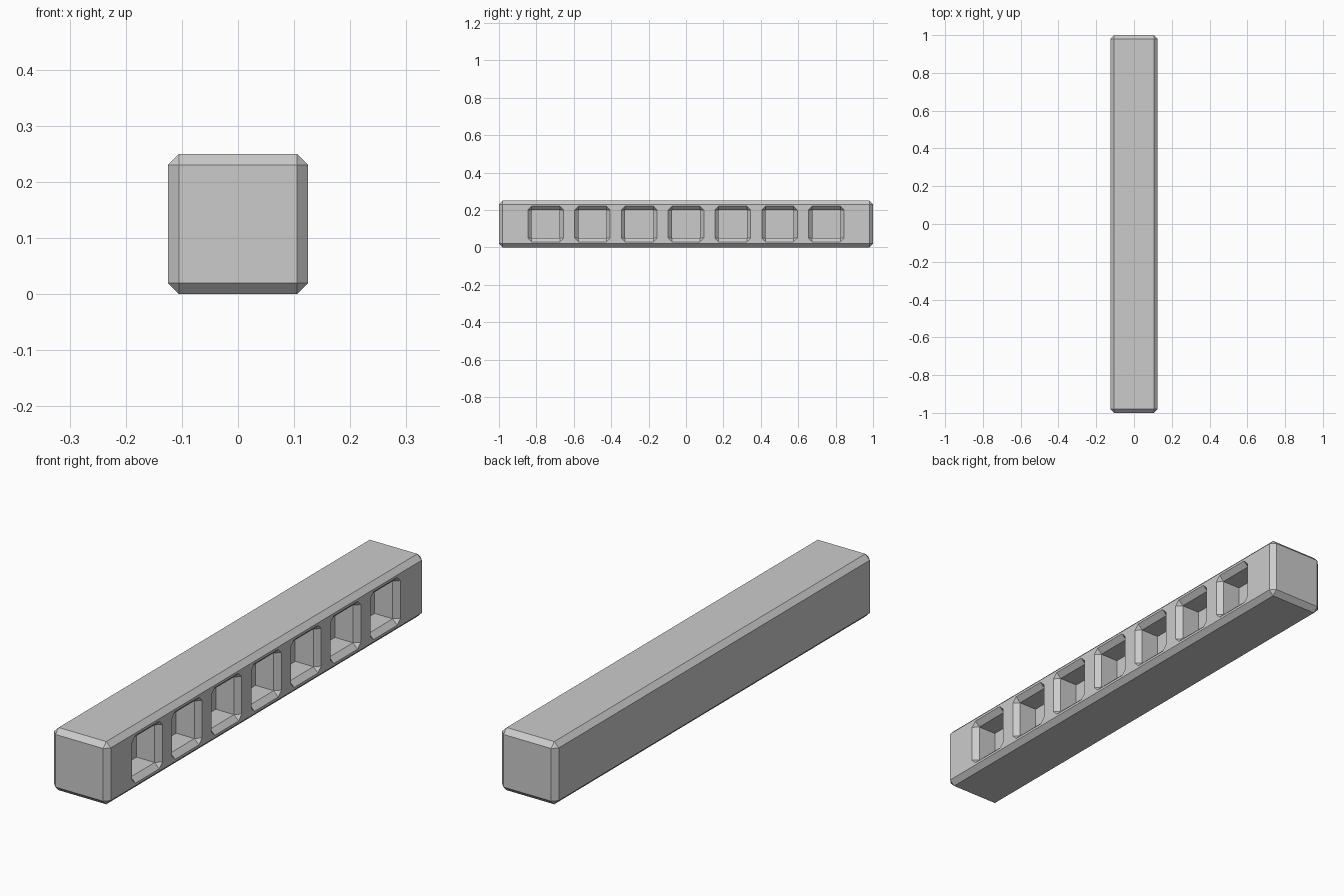
import bpy, bmesh
from mathutils import Vector

SIDE, LENGTH, CHAMFER = 0.25, 2.0, 0.02
HOLE, DEPTH, PITCH, BAYS = 0.075, 0.10, 0.25, 7

if "Cube" in bpy.data.objects:
    bpy.data.objects.remove(bpy.data.objects["Cube"], do_unlink=True)


def add_object(name, bm):
    bmesh.ops.recalc_face_normals(bm, faces=bm.faces)
    mesh = bpy.data.meshes.new(name)
    bm.to_mesh(mesh)
    bm.free()
    obj = bpy.data.objects.new(name, mesh)
    bpy.context.collection.objects.link(obj)
    return obj


def add_pocket(bm, y):
    """Square pocket whose mouth flares out to a cut-cornered opening."""
    def vert(x, v, w):
        return bm.verts.new((x, y + v, SIDE / 2 + w))

    h, wide = HOLE, HOLE + 2 * CHAMFER
    rim_x = SIDE / 2 - CHAMFER
    signs = [(-1, -1), (1, -1), (1, 1), (-1, 1)]
    floor = [vert(SIDE / 2 - DEPTH, a * h, b * h) for a, b in signs]
    neck = [vert(rim_x, a * h, b * h) for a, b in signs]
    # two mouth corners for each neck corner
    mouth = []
    for a, b in signs:
        pair = [vert(rim_x + 2 * CHAMFER, a * wide, b * h),
                vert(rim_x + 2 * CHAMFER, a * h, b * wide)]
        mouth += pair if a * b > 0 else pair[::-1]
    bm.faces.new(floor)
    bm.faces.new(mouth)
    for i in range(4):
        j = (i + 1) % 4
        bm.faces.new((floor[i], floor[j], neck[j], neck[i]))
        bm.faces.new((neck[i], neck[j], mouth[2 * j], mouth[2 * i + 1]))
        bm.faces.new((neck[i], mouth[2 * i + 1], mouth[2 * i]))


# Chamfered beam
bm = bmesh.new()
bmesh.ops.create_cube(bm, size=1)
bmesh.ops.scale(bm, vec=Vector((SIDE, LENGTH, SIDE)), verts=bm.verts)
bmesh.ops.translate(bm, vec=Vector((0, 0, SIDE / 2)), verts=bm.verts)
bmesh.ops.bevel(bm, geom=bm.edges[:], offset=CHAMFER, segments=1,
                profile=0.5, affect='EDGES')
beam = add_object("beam", bm)

# Row of pockets cut into the left side
bm = bmesh.new()
for i in range(BAYS):
    add_pocket(bm, (i - (BAYS - 1) / 2) * PITCH)
cutter = add_object("pocket_cutter", bm)
cutter.hide_render = True

cut = beam.modifiers.new("pockets", 'BOOLEAN')
cut.operation = 'DIFFERENCE'
cut.solver = 'EXACT'
cut.object = cutter
bpy.context.view_layer.objects.active = beam
bpy.ops.object.modifier_apply(modifier=cut.name)
bpy.data.objects.remove(cutter, do_unlink=True)

# Plain grey finish
grey = bpy.data.materials.new("light grey")
grey.use_nodes = True
color = (0.6, 0.6, 0.6, 1)
grey.diffuse_color = color
grey.node_tree.nodes["Principled BSDF"].inputs["Base Color"].default_value = color
beam.data.materials.clear()
beam.data.materials.append(grey)
